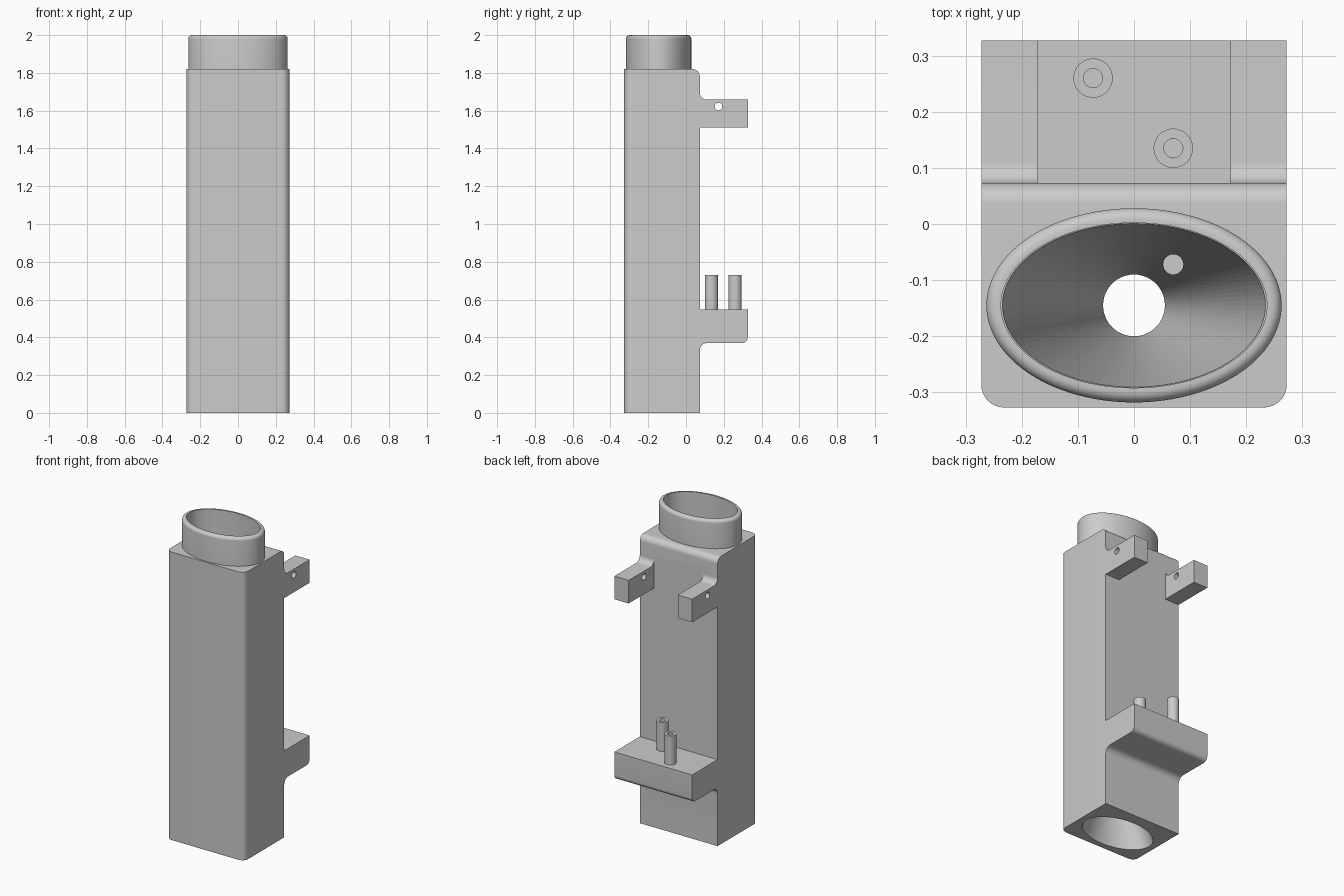
import bpy, bmesh, math
from mathutils import Matrix

scene = bpy.context.scene
if "Cube" in bpy.data.objects:
    bpy.data.objects.remove(bpy.data.objects["Cube"], do_unlink=True)

grey = bpy.data.materials.new("plain grey")
grey.use_nodes = True
COLOUR = (0.6, 0.6, 0.6, 1)
grey.diffuse_color = COLOUR
grey.node_tree.nodes["Principled BSDF"].inputs["Base Color"].default_value = COLOUR

W, FRONT, BACK, REAR = 0.272, -0.327, 0.073, 0.327
AXIS_Y = -0.145


def finish(bm, name, cutter=False):
    bmesh.ops.recalc_face_normals(bm, faces=bm.faces)
    mesh = bpy.data.meshes.new(name)
    bm.to_mesh(mesh)
    bm.free()
    mesh.materials.append(grey)
    obj = bpy.data.objects.new(name, mesh)
    scene.collection.objects.link(obj)
    if cutter:
        obj.hide_render = True
        obj.hide_viewport = True
        obj.display_type = 'WIRE'
    return obj


def smooth(obj, angle=35):
    bpy.ops.object.select_all(action='DESELECT')
    obj.select_set(True)
    bpy.context.view_layer.objects.active = obj
    bpy.ops.object.shade_smooth_by_angle(angle=math.radians(angle))


def arc(cy, cz, r, start, end, n=8):
    return [(cy + r * math.cos(math.radians(start + (end - start) * i / n)),
             cz + r * math.sin(math.radians(start + (end - start) * i / n)))
            for i in range(n + 1)]


def lathe(rings, name, caps=True, cutter=False, closed=False, y=AXIS_Y, x=0, n=96):
    """Stack of elliptical rings (z, half width, half depth)."""
    bm = bmesh.new()
    loops = [[bm.verts.new((x + a * math.cos(2 * math.pi * i / n),
                            y + b * math.sin(2 * math.pi * i / n), z))
              for i in range(n)] for z, a, b in rings]
    pairs = list(zip(loops, loops[1:]))
    if closed:
        pairs.append((loops[-1], loops[0]))
    for low, high in pairs:
        for i in range(n):
            j = (i + 1) % n
            bm.faces.new((low[i], low[j], high[j], high[i]))
    if caps:
        bm.faces.new(loops[0])
        bm.faces.new(loops[-1])
    return finish(bm, name, cutter)


def cut(target, cutter):
    mod = target.modifiers.new(cutter.name, 'BOOLEAN')
    mod.operation = 'DIFFERENCE'
    mod.solver = 'EXACT'
    mod.object = cutter


# Side profile of the column with its shelf and upper arms
profile = [(FRONT, 0), (BACK, 0)]
profile += arc(BACK + 0.04, 0.33, 0.04, 180, 90)
profile += arc(REAR - 0.03, 0.40, 0.03, -90, 0)
profile += [(REAR, 0.547), (BACK, 0.547), (BACK, 1.512), (REAR, 1.512), (REAR, 1.658)]
profile += arc(BACK + 0.037, 1.695, 0.037, 270, 180)
profile += arc(BACK - 0.037, 1.783, 0.037, 0, 90)
profile += [(FRONT, 1.82)]
bm = bmesh.new()
side = bm.faces.new([bm.verts.new((-W, y, z)) for y, z in profile])
moved = bmesh.ops.extrude_face_region(bm, geom=[side])["geom"]
bmesh.ops.translate(bm, vec=(2 * W, 0, 0),
                    verts=[v for v in moved if isinstance(v, bmesh.types.BMVert)])
corners = [e for e in bm.edges if all(abs(v.co.y - FRONT) < 1e-4 for v in e.verts)
           and abs(e.verts[0].co.z - e.verts[1].co.z) > 1]
bmesh.ops.bevel(bm, geom=corners, offset=0.04, segments=8, profile=0.5, affect='EDGES')
column = finish(bm, "column")

# Gap between the arms
bm = bmesh.new()
bmesh.ops.create_cube(bm, size=1, matrix=Matrix.Translation((0, BACK + 0.2, 1.602))
                      @ Matrix.Diagonal((0.344, 0.4, 0.2, 1)))
cut(column, finish(bm, "arm_gap_cutter", True))

# Funnel bore, narrowing to a round throat and widening again at the base
cut(column, lathe([(-0.01, 0.238, 0.148), (0.40, 0.055, 0.055), (0.50, 0.055, 0.055),
                   (1.84, 0.237, 0.147)], "bore_cutter", cutter=True))

# Cross hole through both arms
bm = bmesh.new()
bmesh.ops.create_cone(bm, cap_ends=True, segments=32, radius1=0.02, radius2=0.02, depth=1,
                      matrix=Matrix.Translation((0, 0.172, 1.622))
                      @ Matrix.Rotation(math.pi / 2, 4, 'Y'))
cut(column, finish(bm, "cross_hole_cutter", True))

# Channel dropping from the funnel
cut(column, lathe([(0.45, 0.018, 0.018), (1.3, 0.018, 0.018)], "channel_cutter",
                  cutter=True, x=0.07, y=-0.072, n=32))
smooth(column)

# Oval collar with a rounded outer rim
R = 0.02
rings = [(1.82, 0.237, 0.147), (1.82, 0.263, 0.173)]
rings += [(1.98 + dz, 0.243 + da, 0.153 + da) for da, dz in arc(0, 0, R, 0, 90)]
rings += [(2.0, 0.237, 0.147)]
smooth(lathe(rings, "collar", caps=False, closed=True))

# Hollow pins on the shelf, with the bores running into it
for side_name, x, y in (("left", 0.07, 0.135), ("right", -0.073, 0.26)):
    cut(column, lathe([(0.46, 0.017, 0.017), (0.6, 0.017, 0.017)],
                      side_name + "_pin_bore_cutter", cutter=True, x=x, y=y, n=32))
    smooth(lathe([(0.547, 0.017, 0.017), (0.547, 0.035, 0.035),
                  (0.73, 0.035, 0.035), (0.73, 0.017, 0.017)],
                 side_name + "_pin", caps=False, closed=True, x=x, y=y, n=48))
